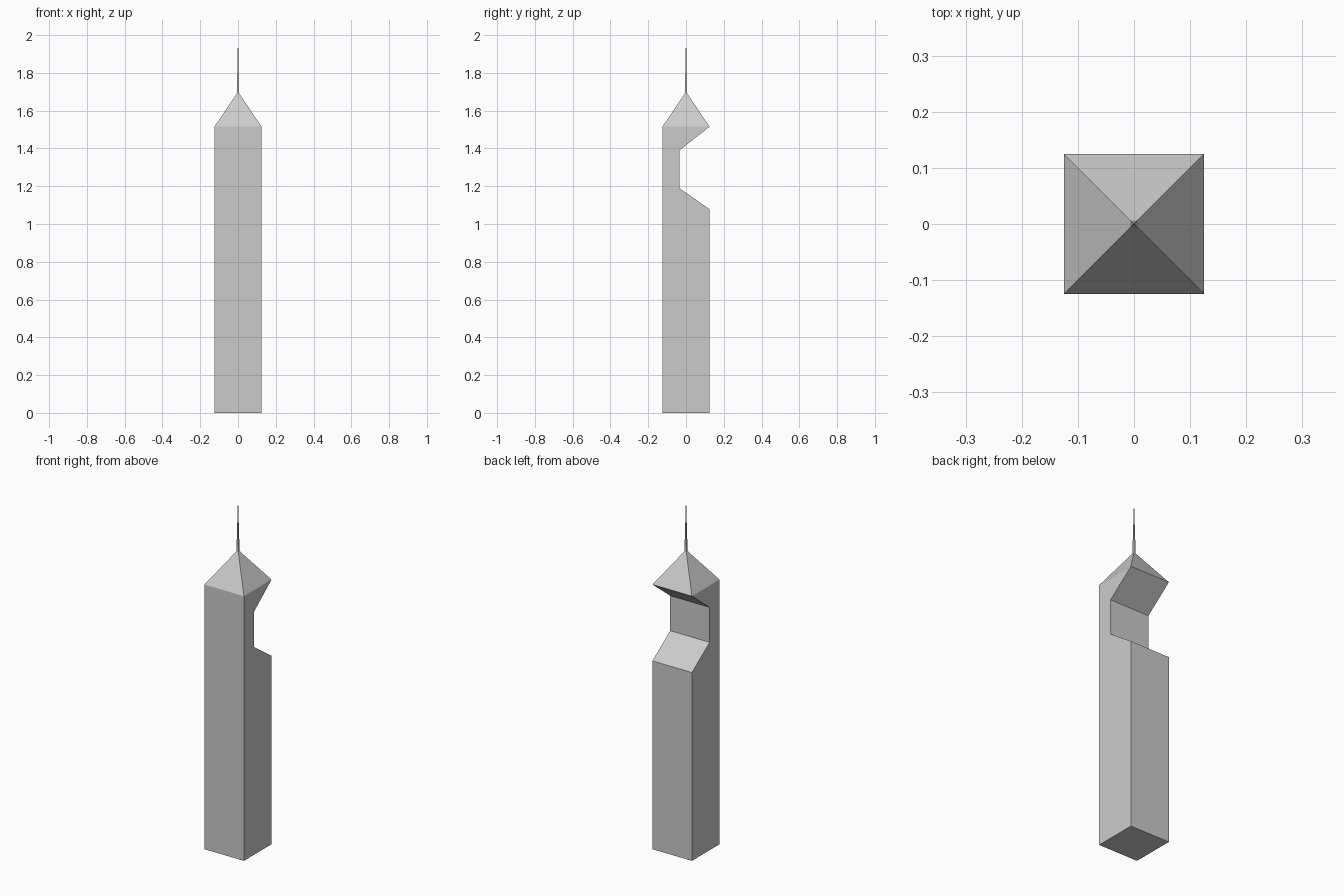
import bpy, bmesh, math

if "Cube" in bpy.data.objects:
    bpy.data.objects.remove(bpy.data.objects["Cube"])

HALF = 0.125      # half width of the square shaft
EAVES = 1.515     # height where the roof starts
APEX = 1.70       # roof peak
TIP = 2.0         # needle tip


def finish(name, bm):
    bmesh.ops.recalc_face_normals(bm, faces=bm.faces)
    mesh = bpy.data.meshes.new(name)
    bm.to_mesh(mesh)
    bm.free()
    obj = bpy.data.objects.new(name, mesh)
    bpy.context.collection.objects.link(obj)
    return obj


def pyramid(name, half, z0, z1):
    """Four-sided pyramid, open underneath where it meets the part below."""
    bm = bmesh.new()
    base = [bm.verts.new((x * half, y * half, z0))
            for x, y in ((-1, -1), (1, -1), (1, 1), (-1, 1))]
    tip = bm.verts.new((0, 0, z1))
    for i in range(4):
        bm.faces.new((base[i], base[(i + 1) % 4], tip))
    # an open cone can confuse the normal solver, so close, solve, then open
    floor = bm.faces.new(base[::-1])
    bmesh.ops.recalc_face_normals(bm, faces=bm.faces)
    bmesh.ops.delete(bm, geom=[floor], context='FACES_ONLY')
    return finish(name, bm)


# Shaft: side profile (y, z) with the notch in the back, extruded along x
profile = [(-HALF, 0), (HALF, 0), (HALF, 1.078), (-0.035, 1.19),
           (-0.035, 1.39), (HALF, EAVES), (-HALF, EAVES)]
bm = bmesh.new()
side = bm.faces.new([bm.verts.new((-HALF, y, z)) for y, z in profile])
ext = bmesh.ops.extrude_face_region(bm, geom=[side], use_keep_orig=True)
bmesh.ops.translate(bm, vec=(2 * HALF, 0, 0),
                    verts=[v for v in ext["geom"] if isinstance(v, bmesh.types.BMVert)])
bmesh.ops.recalc_face_normals(bm, faces=bm.faces)
# the top is hidden under the roof
hidden = [f for f in bm.faces if all(abs(v.co.z - EAVES) < 1e-4 for v in f.verts)]
bmesh.ops.delete(bm, geom=hidden, context='FACES_ONLY')
finish("tower_shaft", bm)

# Pyramid roof and thin needle
pyramid("roof", HALF, EAVES, APEX)
pyramid("spire_needle", 0.006, APEX - 0.01, TIP)
